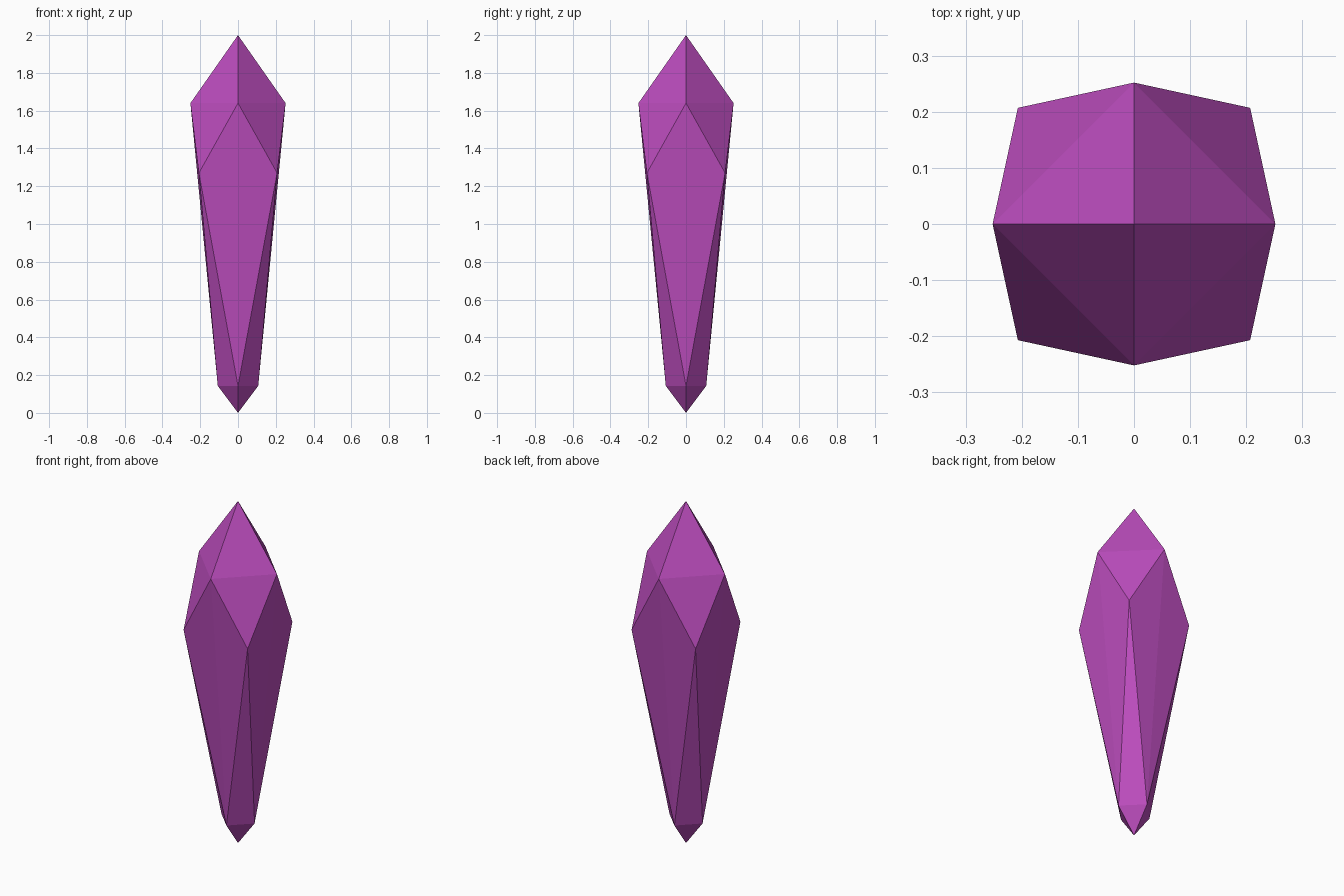
import bpy, bmesh
from math import sin, cos, pi

if "Cube" in bpy.data.objects:
    bpy.data.objects.remove(bpy.data.objects["Cube"])

# Single flat purple material
purple = bpy.data.materials.new("crystal purple")
purple.diffuse_color = (0.50, 0.073, 0.51, 1)
purple.use_nodes = True
purple.node_tree.nodes["Principled BSDF"].inputs["Base Color"].default_value = purple.diffuse_color

bm = bmesh.new()


def ring(radius, z, turn=0.0):
    """Four points around the axis, optionally turned by an eighth."""
    return [bm.verts.new((radius * cos(i * pi / 2 + turn),
                          radius * sin(i * pi / 2 + turn), z)) for i in range(4)]


# Points: tip, shoulder, turned girdle, base ring, foot
tip = bm.verts.new((0, 0, 2))
shoulder = ring(0.252, 1.64)
girdle = ring(0.207 * 2 ** 0.5, 1.27, pi / 4)
base = ring(0.107, 0.143)
foot = bm.verts.new((0, 0, 0))

# Facets, one quarter at a time
for i in range(4):
    j = (i + 1) % 4
    for facet in ((tip, shoulder[i], shoulder[j]),
                  (shoulder[i], girdle[i], shoulder[j]),
                  (shoulder[i], base[i], girdle[i]),
                  (shoulder[j], girdle[i], base[j]),
                  (girdle[i], base[i], base[j]),
                  (foot, base[j], base[i])):
        bm.faces.new(facet)
bmesh.ops.recalc_face_normals(bm, faces=bm.faces)

mesh = bpy.data.meshes.new("crystal")
bm.to_mesh(mesh)
bm.free()
mesh.materials.append(purple)
bpy.context.collection.objects.link(bpy.data.objects.new("crystal", mesh))
